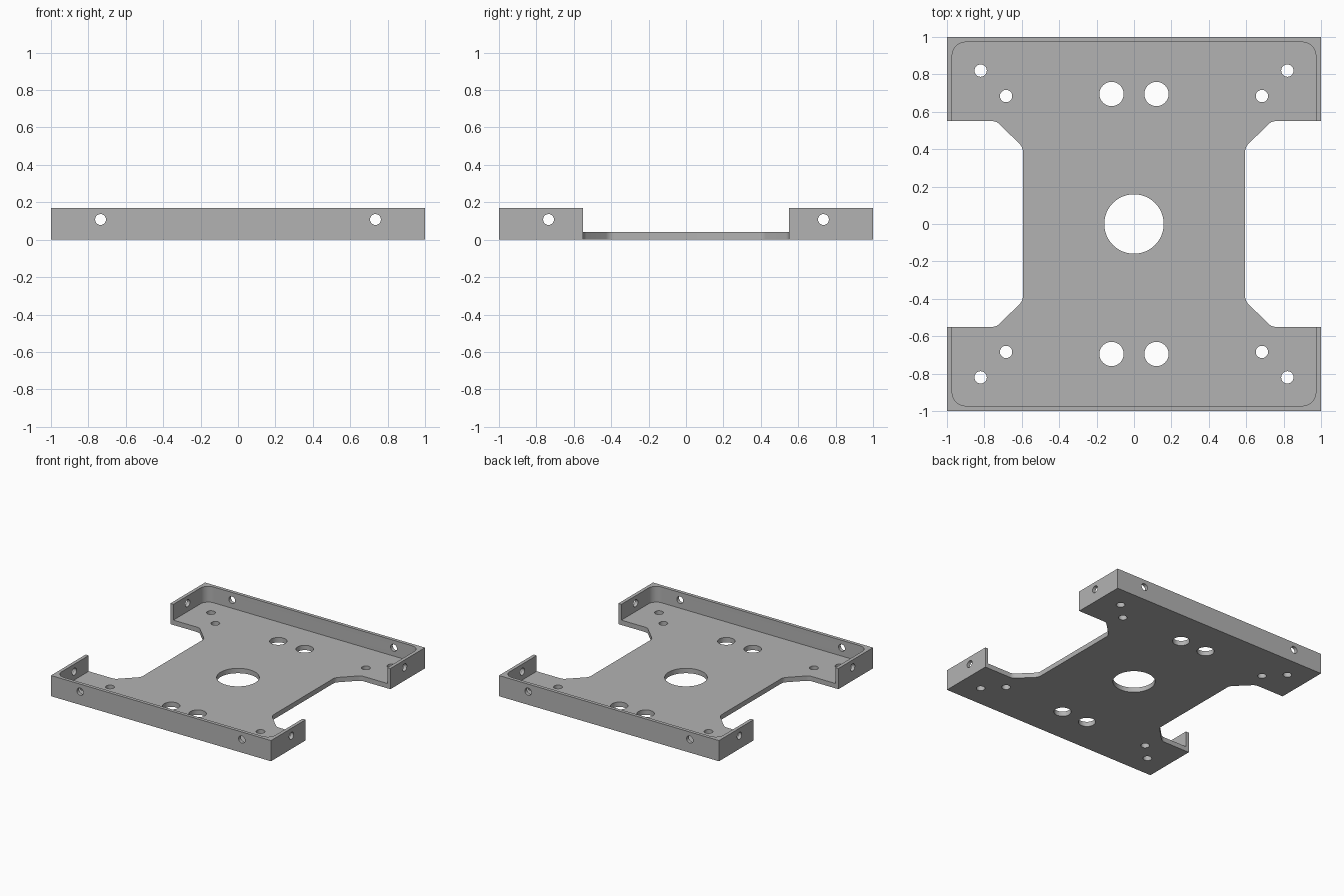
import bpy, bmesh, math
from mathutils import Vector, Matrix

if "Cube" in bpy.data.objects:
    bpy.data.objects.remove(bpy.data.objects["Cube"], do_unlink=True)

HEIGHT, FLOOR, INNER = 0.17, 0.04, 0.972

metal = bpy.data.materials.new("grey_metal")
metal.use_nodes = True
grey = (0.45, 0.45, 0.45, 1)
metal.diffuse_color = grey
metal.node_tree.nodes["Principled BSDF"].inputs["Base Color"].default_value = grey


def fillet(corner, before, after, radius, steps=8):
    """Arc points that round one corner of an outline."""
    c = Vector(corner)
    a, b = (Vector(before) - c).normalized(), (Vector(after) - c).normalized()
    half = a.angle(b) / 2
    centre = c + (a + b).normalized() * radius / math.sin(half)
    start = c + a * radius / math.tan(half) - centre
    end = c + b * radius / math.tan(half) - centre
    return [centre + start.lerp(end, i / steps).normalized() * radius
            for i in range(steps + 1)]


def four_way(quarter):
    """Repeat a first-quadrant outline around all four quadrants."""
    points = []
    for sx, sy, flip in ((1, 1, 1), (-1, 1, -1), (-1, -1, 1), (1, -1, -1)):
        points += [(p[0] * sx, p[1] * sy) for p in quarter[::flip]]
    return points


def finish(name, bm):
    mesh = bpy.data.meshes.new(name)
    bm.to_mesh(mesh)
    bm.free()
    mesh.materials.append(metal)
    obj = bpy.data.objects.new(name, mesh)
    bpy.context.scene.collection.objects.link(obj)
    return obj


def prism(name, outline, z0, z1):
    """Closed solid from a counter-clockwise outline."""
    bm = bmesh.new()
    low = [bm.verts.new((x, y, z0)) for x, y in outline]
    high = [bm.verts.new((x, y, z1)) for x, y in outline]
    bm.faces.new(low[::-1])
    bm.faces.new(high)
    for i in range(len(outline)):
        bm.faces.new((low[i - 1], low[i], high[i], high[i - 1]))
    return finish(name, bm)


# Bracket body: waisted outline with softened notch corners
tip, shoulder, waist = (1, 0.55), (0.735, 0.55), (0.594, 0.41)
quarter = fillet(waist, (0.594, 0), shoulder, 0.06)
quarter += fillet(shoulder, waist, tip, 0.06) + [tip, (1, 1)]
body = prism("mounting_bracket", four_way(quarter), 0, HEIGHT)

# Pocket that leaves the floor and the thin upright walls
corner = fillet((INNER, INNER), (INNER, 0), (0, INNER), 0.07)
pocket = prism("pocket_cutter", four_way(corner), FLOOR, HEIGHT + 0.1)

# Drills for the floor holes and the wall holes
drill = bmesh.new()


def hole(radius, x, y, z=0.0, turn=Matrix.Identity(4), depth=0.3, sides=32):
    bmesh.ops.create_cone(drill, cap_ends=True, segments=sides, radius1=radius,
                          radius2=radius, depth=depth,
                          matrix=Matrix.Translation((x, y, z)) @ turn)


hole(0.159, 0, 0, sides=64)
along_y = Matrix.Rotation(math.pi / 2, 4, "X")
along_x = Matrix.Rotation(math.pi / 2, 4, "Y")
for sx in (-1, 1):
    for sy in (-1, 1):
        hole(0.065, sx * 0.12, sy * 0.695)
        hole(0.033, sx * 0.82, sy * 0.82)
        hole(0.033, sx * 0.684, sy * 0.684)
        hole(0.029, sx * 0.735, sy, 0.108, along_y, 0.1)
        hole(0.029, sx, sy * 0.735, 0.108, along_x, 0.1)
drills = finish("hole_cutter", drill)

# Cut, then discard the cutters
bpy.context.view_layer.update()
bpy.ops.object.select_all(action="DESELECT")
bpy.context.view_layer.objects.active = body
body.select_set(True)
for cutter in (pocket, drills):
    cutter.hide_render = True
    cut = body.modifiers.new("cut", "BOOLEAN")
    cut.operation, cut.solver, cut.object = "DIFFERENCE", "EXACT", cutter
    bpy.ops.object.modifier_apply(modifier=cut.name)
    bpy.data.objects.remove(cutter, do_unlink=True)
bpy.ops.object.shade_smooth_by_angle(angle=math.radians(30))
